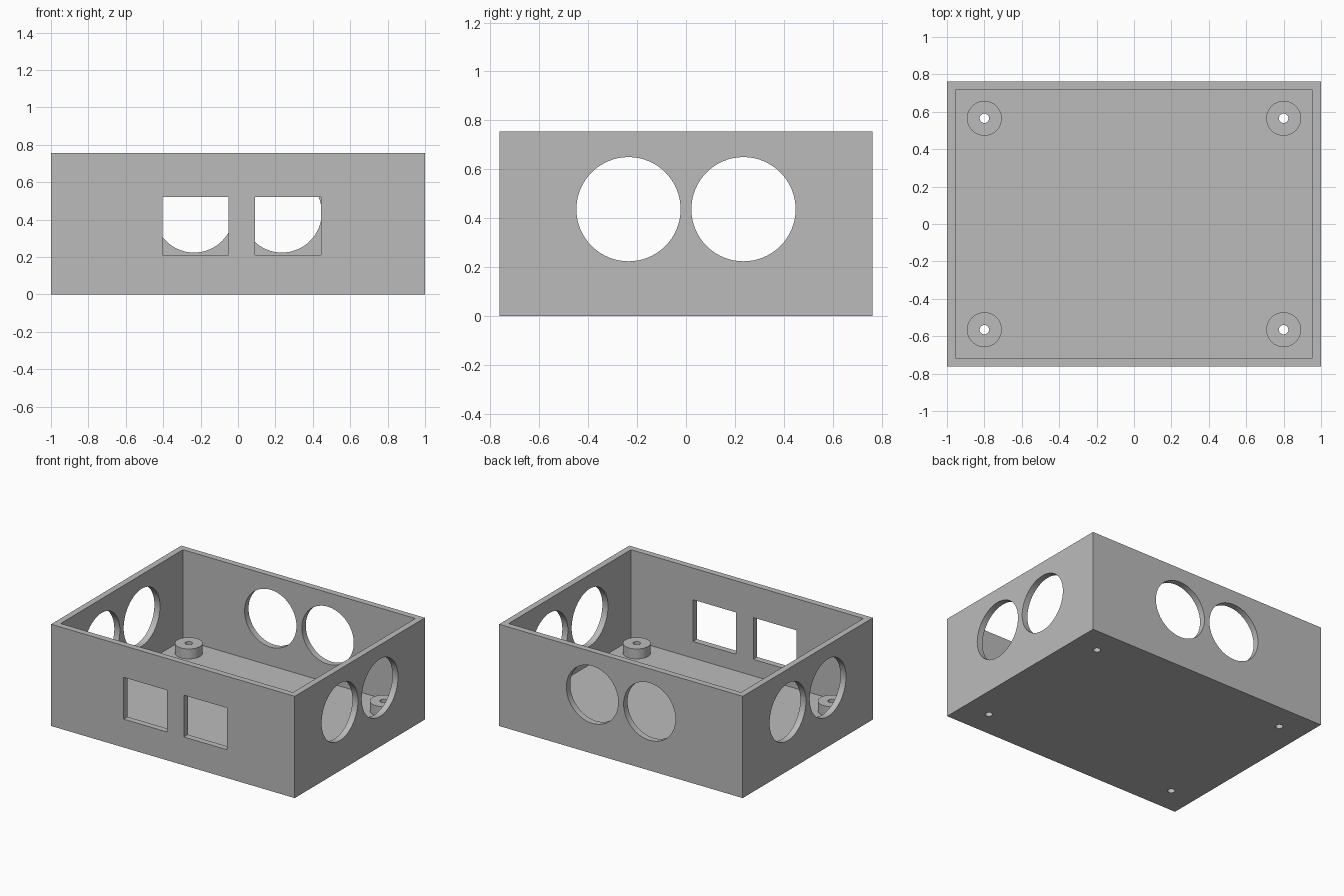
import bpy
import math

cube = bpy.data.objects.get("Cube")
if cube:
    bpy.data.objects.remove(cube, do_unlink=True)

# Overall sizes
HALF_X, HALF_Y, HEIGHT = 1.0, 0.763, 0.755
WALL, FLOOR = 0.046, 0.087
POST_X, POST_Y, POST_TOP = 0.8, 0.565, 0.161
PORT_OFFSET, PORT_Z, PORT_R = 0.235, 0.437, 0.213

grey = bpy.data.materials.new("plain grey")
grey.use_nodes = True
grey.diffuse_color = (0.5, 0.5, 0.5, 1)
grey.node_tree.nodes["Principled BSDF"].inputs["Base Color"].default_value = (0.5, 0.5, 0.5, 1)


def box(name, low, high):
    centre = [(a + b) / 2 for a, b in zip(low, high)]
    bpy.ops.mesh.primitive_cube_add(size=1, location=centre)
    ob = bpy.context.object
    ob.name = name
    ob.scale = [b - a for a, b in zip(low, high)]
    bpy.ops.object.transform_apply(location=True, rotation=True, scale=True)
    ob.data.materials.append(grey)
    return ob


def cylinder(name, centre, radius, depth, rotation=(0, 0, 0)):
    bpy.ops.mesh.primitive_cylinder_add(vertices=64, radius=radius, depth=depth,
                                        location=centre, rotation=rotation)
    ob = bpy.context.object
    ob.name = name
    bpy.ops.object.transform_apply(location=True, rotation=True, scale=True)
    ob.data.materials.append(grey)
    return ob


def cut(target, cutter):
    bpy.context.view_layer.objects.active = target
    mod = target.modifiers.new("cut", "BOOLEAN")
    mod.operation = "DIFFERENCE"
    mod.solver = "EXACT"
    mod.object = cutter
    bpy.ops.object.modifier_apply(modifier=mod.name)
    bpy.data.objects.remove(cutter, do_unlink=True)


def smooth(ob):
    bpy.ops.object.select_all(action="DESELECT")
    ob.select_set(True)
    bpy.context.view_layer.objects.active = ob
    bpy.ops.object.shade_smooth_by_angle(angle=math.radians(30))


# Open tray: floor and four walls
tray = box("tray", (-HALF_X, -HALF_Y, 0), (HALF_X, HALF_Y, HEIGHT))
cut(tray, box("cavity", (WALL - HALF_X, WALL - HALF_Y, FLOOR),
              (HALF_X - WALL, HALF_Y - WALL, HEIGHT + 0.2)))

# Two rectangular openings in the front wall
for left in (-0.405, 0.09):
    cut(tray, box("window", (left, -HALF_Y - 0.1, 0.21), (left + 0.355, 0.1 - HALF_Y, 0.52)))

# Pairs of round ports: through both side walls, and through the back wall
for side in (-1, 1):
    offset = side * PORT_OFFSET
    cut(tray, cylinder("side_port", (0, offset, PORT_Z), PORT_R, 3, (0, math.pi / 2, 0)))
    cut(tray, cylinder("back_port", (offset, HALF_Y, PORT_Z), PORT_R, 0.2, (math.pi / 2, 0, 0)))

# Four standoffs, each drilled through with the floor below
for x, x_name in ((-POST_X, "right"), (POST_X, "left")):
    for y, y_name in ((-POST_Y, "front"), (POST_Y, "back")):
        base = FLOOR - 0.01
        post = cylinder(f"standoff_{y_name}_{x_name}", (x, y, (base + POST_TOP) / 2),
                        0.093, POST_TOP - base)
        for part in (tray, post):
            cut(part, cylinder("screw_hole", (x, y, 0.1), 0.025, 0.5))
        smooth(post)

smooth(tray)
